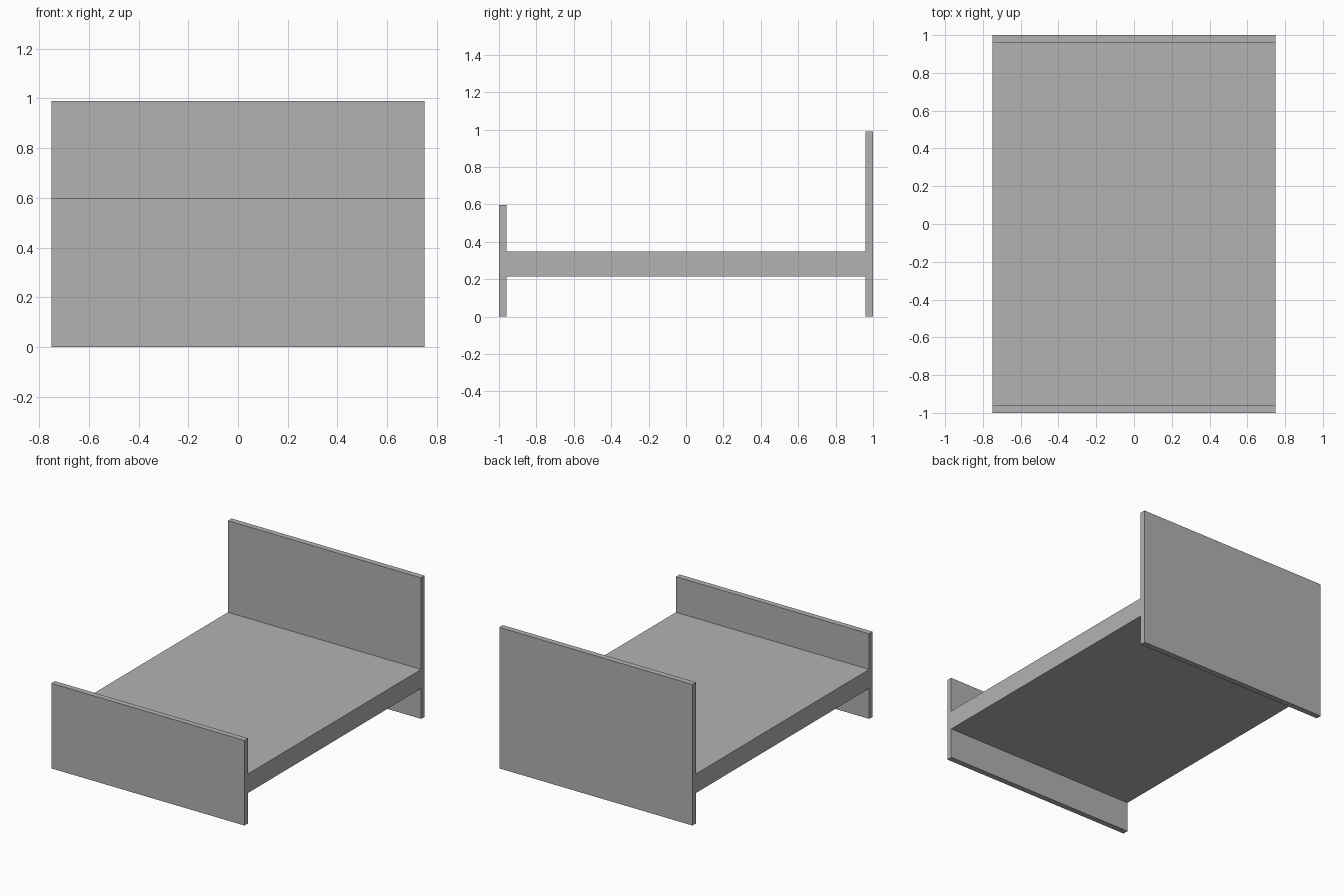
import bpy

cube = bpy.data.objects.get("Cube")
if cube:
    bpy.data.objects.remove(cube, do_unlink=True)

# Main dimensions
WIDTH, LENGTH, BOARD = 1.5, 2.0, 0.04
HEAD_TOP, FOOT_TOP = 0.99, 0.597
DECK_LOW, DECK_TOP = 0.213, 0.347

GREY = (0.448, 0.448, 0.448, 1.0)
grey = bpy.data.materials.new("plain_grey")
grey.use_nodes = True
grey.diffuse_color = GREY
grey.node_tree.nodes["Principled BSDF"].inputs["Base Color"].default_value = GREY


def add_box(name, y_range, z_range):
    """Full-width box between the given y and z limits."""
    (y0, y1), (z0, z1) = y_range, z_range
    bpy.ops.mesh.primitive_cube_add(size=1, location=(0, (y0 + y1) / 2, (z0 + z1) / 2))
    box = bpy.context.object
    box.name = name
    box.scale = (WIDTH, y1 - y0, z1 - z0)
    bpy.ops.object.transform_apply(location=False, rotation=False, scale=True)
    box.data.materials.append(grey)
    return box


end = LENGTH / 2
inner = end - BOARD

# Upright end boards reaching the floor
add_box("headboard", (inner, end), (0, HEAD_TOP))
add_box("footboard", (-end, -inner), (0, FOOT_TOP))

# Flat bed deck between the boards
add_box("bed_deck", (-inner, inner), (DECK_LOW, DECK_TOP))
